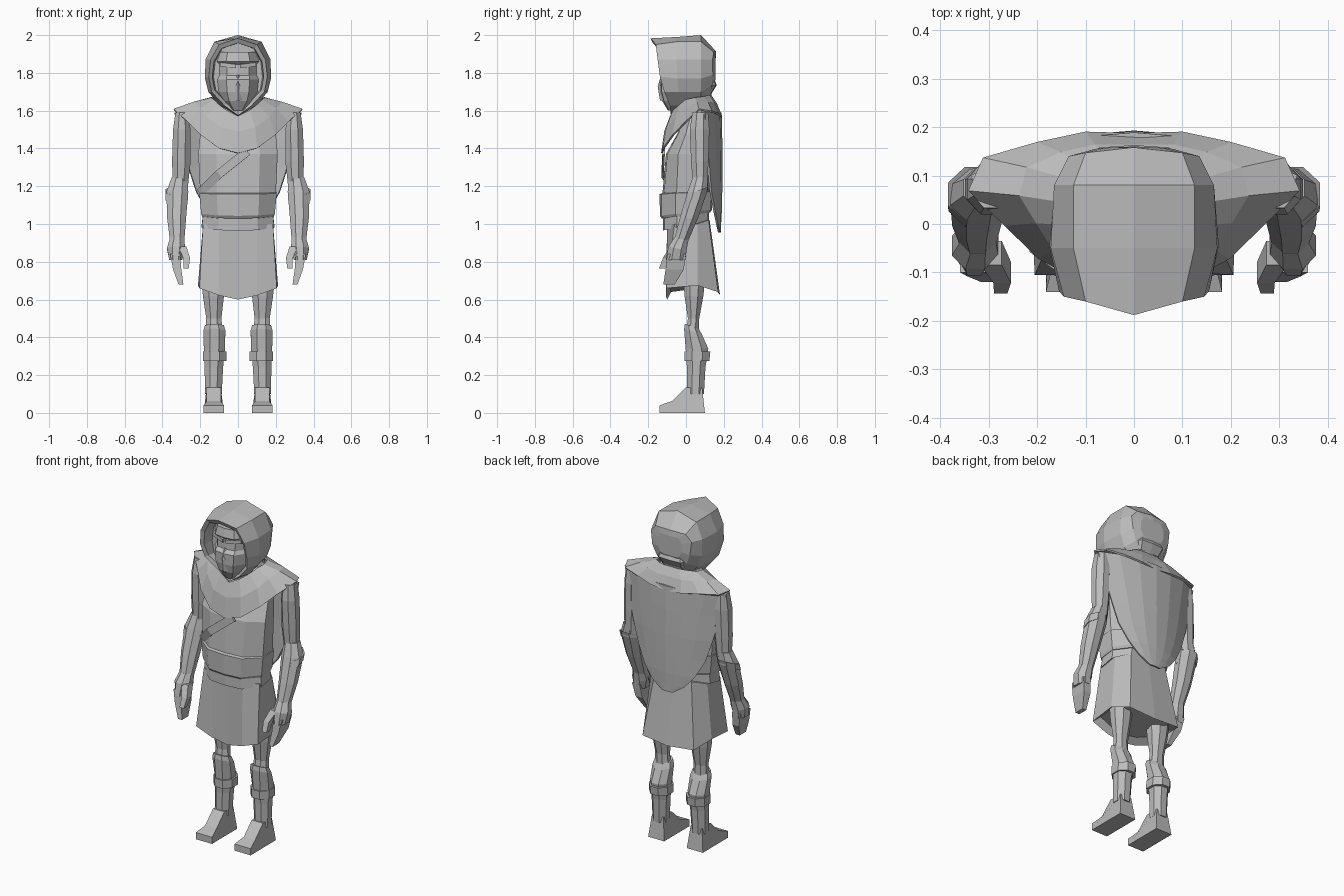
import bpy, bmesh, math

grey = bpy.data.materials.new("plain grey")
grey.diffuse_color = (0.5, 0.5, 0.5, 1)


def loft(name, rings, closed=True, cap=True, mirror=False, solid=0):
    """Skin a list of equal-length point rings."""
    bm = bmesh.new()
    vs = [[bm.verts.new(p) for p in r] for r in rings]
    n = len(rings[0])
    for a, b in zip(vs, vs[1:]):
        for i in range(n if closed else n - 1):
            j = (i + 1) % n
            bm.faces.new((a[i], a[j], b[j], b[i]))
    if cap and closed:
        bm.faces.new(vs[0])
        bm.faces.new(vs[-1])
    bmesh.ops.recalc_face_normals(bm, faces=bm.faces)
    me = bpy.data.meshes.new(name)
    bm.to_mesh(me)
    bm.free()
    me.materials.append(grey)
    ob = bpy.data.objects.new(name, me)
    bpy.context.collection.objects.link(ob)
    if solid:
        m = ob.modifiers.new("thickness", 'SOLIDIFY')
        m.thickness = solid
        m.offset = 0
    if mirror:
        ob.modifiers.new("mirror", 'MIRROR')
    return ob


def full(half):
    """Close a half outline (first and last point on x = 0) by mirroring it."""
    return half + [(-x, y, z) for x, y, z in reversed(half[1:-1])]


SECTION = [(0, -1), (.55, -.93), (1, -.4), (1, .35), (.6, .95), (0, 1)]


def body(z, rx, ry, cy=0, tilt=0):
    return full([(x * rx, cy + y * ry, z + tilt * y * ry) for x, y in SECTION])


def limb(z, cx, cy, rx, ry, n=8, tilt=0):
    pts = []
    for i in range(n):
        a = math.tau * (i + .5) / n
        k = 1 / math.cos(math.pi / n)
        c, s = k * math.cos(a), k * math.sin(a)
        pts.append((cx + rx * c, cy + ry * s, z + tilt * ry * s))
    return pts


# torso, belts and neck
loft("torso", [body(.98, .18, .115), body(1.16, .2, .125), body(1.37, .21, .108, .002),
               body(1.48, .2, .075, .03), body(1.58, .12, .06, .05)])
loft("wide_belt", [body(1.045, .19, .128, 0, .12), body(1.06, .195, .138, 0, .12),
                   body(1.165, .205, .14, 0, .05), body(1.17, .195, .125, 0, .05)])
loft("lower_belt", [body(.99, .192, .122, 0, .2), body(1.045, .186, .122, 0, .14)])
loft("neck_scarf", [body(1.57, .14, .09, .05), body(1.64, .13, .095, .05),
                    body(1.67, .11, .075, .045), body(1.75, .12, .1, .05)])

# skirt, flaring to the back with a shallow point in front
loft("skirt", [
    full([(0, -.1, 1.0), (.1, -.1, 1.0), (.185, -.06, 1.0), (.185, .06, 1.0), (.12, .12, 1.02), (0, .125, 1.02)]),
    full([(0, -.1, .6), (.1, -.107, .622), (.205, -.105, .66), (.212, .06, .675), (.17, .17, .64), (0, .18, .625)]),
    full([(0, -.08, .64), (.09, -.085, .66), (.17, -.08, .69), (.18, .05, .7), (.14, .14, .67), (0, .15, .66)])])

# diagonal chest strap
path = [(.05, -.118, 1.385), (-.1, -.124, 1.265), (-.2, -.052, 1.165)]
loft("chest_strap", [[(x - .014, y, z + .018), (x + .014, y, z - .018)] for x, y, z in path],
     closed=False, solid=.012)

# mantle over the shoulders
neck = [(0, -.08, 1.57), (.06, -.065, 1.6), (.1, -.03, 1.63), (.125, .0, 1.655), (.14, .045, 1.665),
        (.13, .09, 1.67), (.09, .12, 1.68), (.05, .13, 1.68), (0, .13, 1.68)]
mid = [(0, -.11, 1.49), (.09, -.1, 1.51), (.165, -.05, 1.565), (.2, .005, 1.61), (.235, .06, 1.642),
       (.22, .115, 1.642), (.15, .145, 1.64), (.08, .16, 1.635), (0, .16, 1.635)]
hem = [(0, -.127, 1.375), (.1, -.118, 1.4), (.195, -.068, 1.47), (.265, .0, 1.54), (.34, .07, 1.605),
       (.31, .135, 1.595), (.2, .165, 1.585), (.1, .186, 1.57), (0, .183, 1.56)]
loft("shoulder_mantle", [full(neck), full(mid), full(hem)], cap=False, solid=.01)

# cape hanging down the back to a rounded point
rows = [(1.59, .335, .183, .095), (1.45, .30, .186, .105), (1.3, .262, .187, .12), (1.17, .22, .186, .13),
        (1.07, .165, .184, .15), (1.0, .105, .18, .165), (.955, .035, .178, .175)]
loft("back_cape", [[(w * t / 3, yc - (yc - ye) * (t / 3) ** 2, z) for t in range(-3, 4)]
                   for z, w, yc, ye in rows], closed=False, solid=.012)

# hood with a deep open front
front = [(0, -.188, 1.983), (.10, -.16, 1.95), (.145, -.15, 1.87), (.155, -.138, 1.78),
         (.14, -.115, 1.7), (.07, -.085, 1.625), (0, -.08, 1.575)]
middle = [(0, -.05, 1.99), (.125, -.05, 1.965), (.172, -.05, 1.87), (.175, -.045, 1.77),
          (.157, -.04, 1.7), (.1, -.03, 1.63), (0, -.03, 1.57)]
rear = [(0, .08, 2.0), (.125, .08, 1.965), (.165, .08, 1.87), (.162, .08, 1.77),
        (.135, .08, 1.7), (.09, .08, 1.65), (0, .08, 1.63)]
back = [(0, .158, 1.915), (.1, .147, 1.91), (.135, .14, 1.87), (.125, .142, 1.79),
        (.1, .135, 1.73), (.07, .13, 1.705), (0, .135, 1.70)]
crown = [(0, .16, 1.88), (.06, .157, 1.88), (.08, .155, 1.85), (.08, .155, 1.8),
         (.065, .155, 1.77), (.04, .155, 1.76), (0, .155, 1.76)]
inner = [(x * .88, y + .012, 1.77 + (z - 1.77) * .88) for x, y, z in front]
recess = [(x * .95, -.06, z) for x, y, z in inner]
loft("hood", [full(r) for r in (crown, back, rear, middle, front, inner, recess)])
loft("hood_fold", [body(1.69, .1, .08, .055), body(1.735, .12, .105, .058), body(1.77, .1, .09, .058)])

# masked head: chin, mask, eye gap and brow
loft("head", [body(1.6, .04, .095), body(1.65, .085, .125), body(1.7, .105, .138), body(1.765, .112, .14),
              body(1.785, .108, .12), body(1.845, .108, .118), body(1.86, .115, .136), body(1.91, .1, .125)])
loft("mask_ridge", [[(-.022, -.125, 1.655), (0, -.138, 1.655), (.022, -.125, 1.655)],
                    [(-.018, -.13, 1.73), (0, -.15, 1.73), (.018, -.13, 1.73)],
                    [(-.01, -.115, 1.79), (0, -.13, 1.79), (.01, -.115, 1.79)]])
loft("brow", [[(.01, -.11, 1.825), (.01, -.132, 1.825), (.01, -.132, 1.845), (.01, -.11, 1.85)],
              [(.095, -.08, 1.835), (.095, -.105, 1.835), (.095, -.105, 1.855), (.095, -.08, 1.86)]], mirror=True)

# arms
loft("upper_arm", [limb(1.59, .295, .075, .036, .042), limb(1.5, .298, .072, .046, .052),
                   limb(1.33, .3, .073, .049, .046), limb(1.2, .305, .075, .04, .038)], mirror=True)
loft("forearm", [limb(1.245, .31, .075, .042, .04), limb(1.17, .321, .06, .058, .052),
                 limb(1.03, .325, .015, .05, .048), limb(.9, .322, -.03, .037, .037)], mirror=True)
loft("forearm_band", [limb(1.135, .324, .05, .059, .056, 8, .4),
                      limb(1.175, .324, .062, .06, .056, 8, .4)], mirror=True)
loft("glove", [limb(.93, .322, -.022, .037, .038), limb(.87, .328, -.045, .048, .048, 8, -.2),
               limb(.81, .33, -.055, .034, .052)], mirror=True)


def slab(z, cx, cy, hx, hy):
    return [(cx - hx, cy - hy, z), (cx + hx, cy - hy, z), (cx + hx, cy + hy, z), (cx - hx, cy + hy, z)]


loft("fingers", [slab(.84, .333, -.05, .026, .05), slab(.76, .322, -.06, .022, .048),
                 slab(.68, .302, -.09, .013, .03)], mirror=True)
loft("thumb", [slab(.88, .295, -.06, .022, .025), slab(.82, .272, -.1, .018, .022),
               slab(.765, .275, -.127, .014, .016)], mirror=True)

# legs, boots and boot straps
loft("thigh", [limb(.74, .13, .045, .065, .06), limb(.62, .13, .042, .056, .05),
               limb(.5, .128, .04, .04, .03), limb(.42, .126, .035, .045, .035)], mirror=True)
loft("boot_shaft", [limb(.46, .125, .03, .05, .036, 8, -.3), limb(.43, .125, .037, .058, .047, 8, -.3),
                    limb(.34, .125, .058, .056, .06), limb(.24, .128, .054, .049, .049),
                    limb(.1, .13, .05, .044, .045)], mirror=True)
loft("boot_strap", [limb(.275, .123, .058, .062, .066), limb(.325, .123, .06, .062, .069)], mirror=True)
sole = [(.1, 0), (-.14, 0), (-.14, .04), (-.075, .062), (0, .135), (.085, .135)]
loft("foot", [[(x + s * (.016 if z > .05 else 0), y, z) for y, z in sole]
              for x, s in ((.075, 1), (.182, -1))], mirror=True)
